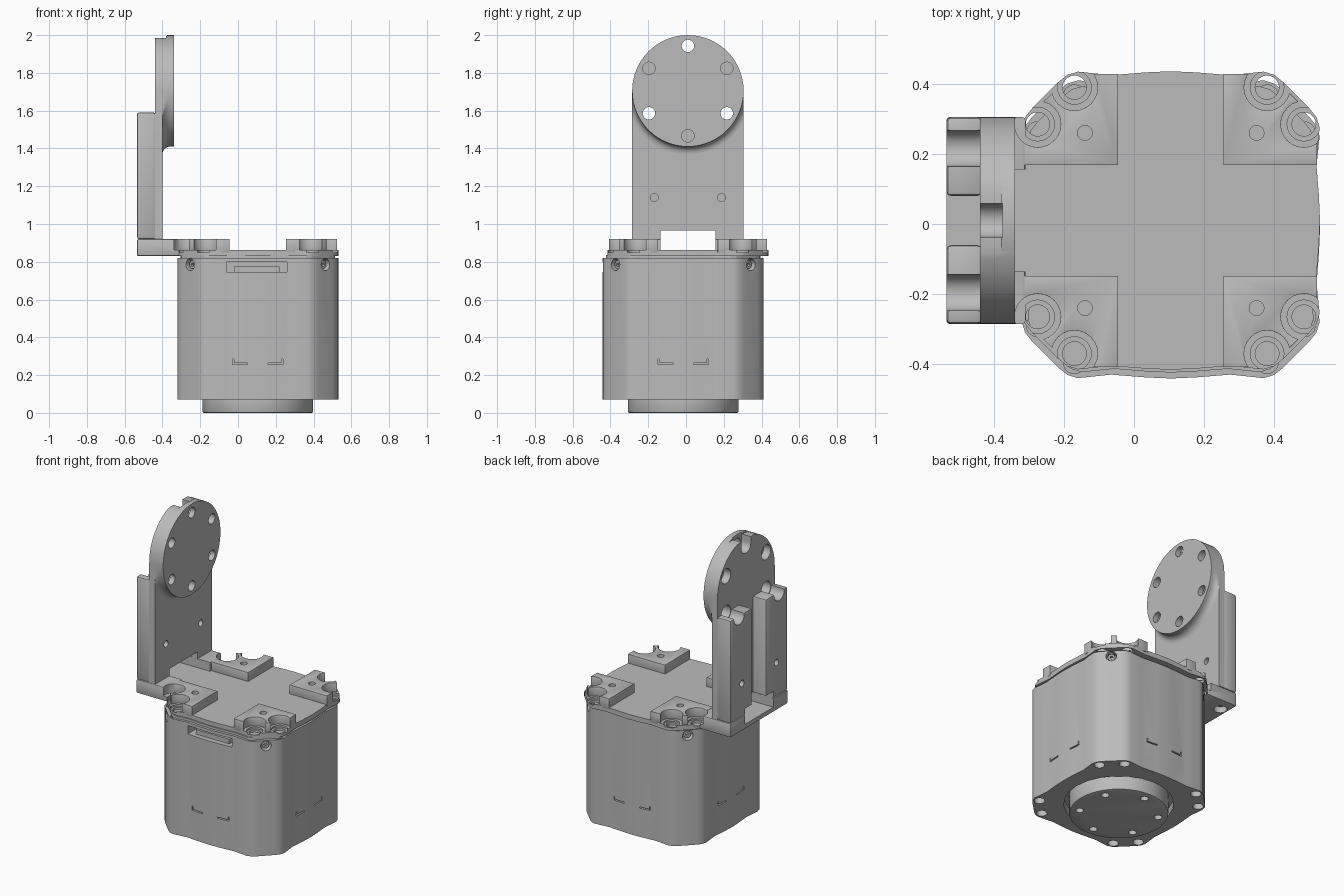
import bpy, bmesh
from math import sin, cos, pi
from mathutils import Vector, Matrix

if "Cube" in bpy.data.objects:
    bpy.data.objects.remove(bpy.data.objects["Cube"])

grey = bpy.data.materials.new("machined grey")
grey.use_nodes = True
grey.diffuse_color = (0.5, 0.5, 0.5, 1)
grey.node_tree.nodes["Principled BSDF"].inputs["Base Color"].default_value = (0.5, 0.5, 0.5, 1)

BX, BY = 0.105, -0.015      # housing centre
PX, PY = 0.105, 0.01        # bracket centre
DZ, R = 1.705, 0.295        # horn disc centre height and radius


def finish(name, bm):
    bmesh.ops.recalc_face_normals(bm, faces=bm.faces)
    me = bpy.data.meshes.new(name)
    bm.to_mesh(me)
    bm.free()
    me.materials.append(grey)
    ob = bpy.data.objects.new(name, me)
    bpy.context.collection.objects.link(ob)
    return ob


def prism(name, pts, axis, lo, hi, mat=None):
    """Extrude a 2D outline along an axis."""
    place = {"x": lambda u, v, w: (w, u, v),
             "y": lambda u, v, w: (u, w, v),
             "z": lambda u, v, w: (u, v, w)}[axis]
    bm = bmesh.new()
    a = [bm.verts.new(place(u, v, lo)) for u, v in pts]
    b = [bm.verts.new(place(u, v, hi)) for u, v in pts]
    bm.faces.new(a)
    bm.faces.new(b[::-1])
    n = len(pts)
    for i in range(n):
        j = (i + 1) % n
        bm.faces.new((a[i], a[j], b[j], b[i]))
    if mat:
        bm.transform(mat)
    return finish(name, bm)


def rect(u0, u1, v0, v1):
    return [(u0, v0), (u1, v0), (u1, v1), (u0, v1)]


def arc(cu, cv, r, a0=0.0, a1=2 * pi, n=32, closed=True):
    m = n if closed else n - 1
    return [(cu + r * cos(a0 + (a1 - a0) * i / m), cv + r * sin(a0 + (a1 - a0) * i / m))
            for i in range(n)]


def activate(ob):
    bpy.ops.object.select_all(action="DESELECT")
    ob.select_set(True)
    bpy.context.view_layer.objects.active = ob


def cut(ob, *cutters):
    for c in cutters:
        m = ob.modifiers.new("cut", "BOOLEAN")
        m.operation, m.solver, m.object = "DIFFERENCE", "EXACT", c
        activate(ob)
        bpy.ops.object.modifier_apply(modifier=m.name)
        bpy.data.objects.remove(c)


def drill(ob, axis, u, v, r, lo, hi):
    cut(ob, prism("cutter", arc(u, v, r, n=24), axis, lo, hi))


def bevel(ob, width, segments=2):
    m = ob.modifiers.new("bevel", "BEVEL")
    m.width, m.segments, m.limit_method, m.angle_limit = width, segments, "ANGLE", 0.9
    activate(ob)
    bpy.ops.object.modifier_apply(modifier=m.name)


def smooth(ob):
    activate(ob)
    bpy.ops.object.shade_smooth_by_angle(angle=0.5)


def wavy_outline(cx, cy):
    """Rounded, slightly waved square with chamfered corners."""
    side = [(-0.295, 0.416), (-0.265, 0.425), (-0.17, 0.415), (-0.07, 0.423), (0, 0.426),
            (0.07, 0.423), (0.17, 0.415), (0.265, 0.425), (0.295, 0.416), (0.32, 0.396),
            (0.396, 0.32)]
    pts = []
    for k in range(4):
        c, s = cos(-k * pi / 2), sin(-k * pi / 2)
        pts += [(cx + c * u - s * v, cy + s * u + c * v) for u, v in side]
    return pts


corners = [(sx, sy) for sx in (-1, 1) for sy in (-1, 1)]
screws = [(sx * a, sy * b) for sx, sy in corners for a, b in ((0.38, 0.275), (0.275, 0.38))]

# Housing
housing = prism("motor_housing", wavy_outline(BX, BY), "z", 0.07, 0.82)
drill(housing, "z", BX, BY, 0.325, 0.0, 0.12)
cut(housing, prism("cutter", rect(-0.06, 0.26, 0.745, 0.80), "y", -0.6, BY - 0.33))
for u, v in screws:
    drill(housing, "z", BX + u, BY + v, 0.032, 0.0, 0.13)
    drill(housing, "z", BX + u, BY + v, 0.032, 0.76, 0.9)
centre = Matrix.Translation((BX, BY, 0))
for k in range(4):
    turn = centre @ Matrix.Rotation(k * pi / 2, 4, "Z")
    # snap-fit grooves on every side
    for s in (-1, 1):
        ell = [(0.055, 0.257), (0.133, 0.257), (0.133, 0.285), (0.126, 0.285),
               (0.126, 0.265), (0.055, 0.265)]
        cut(housing, prism("cutter", [(s * u, v) for u, v in ell], "y", -0.5, -0.39, turn))
    # screw hole in each corner face
    diag = centre @ Matrix.Rotation(k * pi / 2 + pi / 4, 4, "Z")
    cut(housing, prism("cutter", arc(0, 0.785, 0.032, n=20), "y", -0.6, -0.46, diag))
    screw = prism("corner_screw_%d" % (k + 1), arc(0, 0.785, 0.022, n=20), "y", -0.49, -0.44, diag)
    cut(screw, prism("cutter", arc(0, 0.785, 0.011, n=6), "y", -0.6, -0.47, diag))
    smooth(screw)
smooth(housing)
prism("cable_connector", rect(-0.02, 0.22, 0.74, 0.775), "y", BY - 0.39, BY - 0.3)
prism("housing_lid", [(BX + (x - BX) * 0.96, BY + (y - BY) * 0.96)
                      for x, y in wavy_outline(BX, BY)], "z", 0.81, 0.835)

# Output flange underneath
flange = prism("output_flange", arc(BX, BY, 0.293, n=64), "z", 0.0, 0.13)
bevel(flange, 0.008)
for i in range(6):
    a = pi / 2 + i * pi / 3
    drill(flange, "z", BX + 0.235 * cos(a), BY + 0.235 * sin(a), 0.024, -0.1, 0.04)
smooth(flange)

# Bracket plate
plate = prism("bracket_plate", wavy_outline(PX, PY), "z", 0.83, 0.862)
for u, v in screws:
    drill(plate, "z", PX + u, PY + v, 0.034, 0.8, 0.9)
    drill(plate, "z", PX + u, PY + v, 0.048, 0.85, 0.9)
smooth(plate)

# Four raised pads with screw pockets
for i, (sx, sy) in enumerate(corners):
    shape = [(0.15, 0.158), (0.418, 0.158), (0.418, 0.285), (0.285, 0.418), (0.15, 0.418)]
    pad = prism("raised_pad_%d" % (i + 1),
                [(PX + sx * u, PY + sy * v) for u, v in shape], "z", 0.85, 0.92)
    for a, b in ((0.38, 0.275), (0.275, 0.38)):
        drill(pad, "z", PX + sx * a, PY + sy * b, 0.066, 0.8, 1.0)
    bevel(pad, 0.008)
    drill(pad, "z", PX + sx * 0.245, PY + sy * 0.25, 0.021, 0.88, 1.0)
    smooth(pad)

# Foot joining plate and arm
foot = prism("arm_foot", rect(-0.535, -0.31, PY - R, PY + R), "z", 0.83, 0.92)
bevel(foot, 0.008)
cut(foot, prism("cutter", rect(-0.7, -0.2, PY - 0.145, PY + 0.145), "z", 0.862, 1.0))
for s in (-1, 1):
    drill(foot, "z", PX - 0.38, PY + s * 0.275, 0.066, 0.862, 1.0)
    drill(foot, "z", PX - 0.38, PY + s * 0.275, 0.034, 0.8, 1.0)
    drill(foot, "z", -0.485, PY + s * 0.205, 0.04, 0.8, 0.87)
smooth(foot)

# Arm web with round top
web = prism("arm_web", [(PY - R, 0.92), (PY + R, 0.92)] + arc(PY, DZ, R, 0, pi, 33, False),
            "x", -0.44, -0.40)
cut(web, prism("cutter", rect(PY - 0.145, PY + 0.145, 0.8, 0.965), "x", -0.7, -0.2))

# Horn disc
disc = prism("horn_disc", arc(PY, DZ, R, n=64), "x", -0.401, -0.34)
for ob in (web, disc):
    cut(ob, prism("cutter", rect(PY - 0.2, PY + 0.2, 1.985, 2.1), "x", -0.6, -0.38))
    for i in range(6):
        a = pi / 2 + i * pi / 3
        u, v = PY + 0.238 * cos(a), DZ + 0.238 * sin(a)
        through = i in (0, 2, 4)
        drill(ob, "x", u, v, 0.033, -0.6 if through else -0.385, -0.2)
        if i != 3:
            drill(ob, "x", u, v, 0.048, -0.6, -0.39 if not through else -0.375)
    # counterbore open at the top edge
    cut(ob, prism("cutter", rect(PY - 0.048, PY + 0.048, 1.943, 2.1), "x", -0.6, -0.375))
for s in (-1, 1):
    drill(web, "x", PY + s * 0.178, 1.14, 0.021, -0.425, -0.2)
smooth(web)
smooth(disc)

# Fillet under the disc
bm = bmesh.new()
rows = []
for j in range(7):
    t = j / 6 * pi / 2
    x, r = -0.36 - 0.04 * sin(t), R + 0.04 * (1 - cos(t))
    rows.append([bm.verts.new((x, PY + max(-R, min(R, u)), v))
                 for u, v in arc(0, DZ, r, pi, 2 * pi, 41, False)])
for a, b in zip(rows, rows[1:]):
    for i in range(40):
        bm.faces.new((a[i], a[i + 1], b[i + 1], b[i]))
bmesh.ops.remove_doubles(bm, verts=bm.verts, dist=0.0002)
smooth(finish("disc_fillet", bm))

# Two rear rails of the arm
for s, side in ((-1, "front"), (1, "rear")):
    a, b = sorted((PY + s * 0.07, PY + s * R))
    rail = prism(side + "_arm_rail", rect(a, b, 0.92, 1.59), "x", -0.535, -0.435)
    bevel(rail, 0.012)
    cut(rail, prism("cutter", rect(PY - 0.145, PY + 0.145, 0.8, 0.965), "x", -0.7, -0.2))
    drill(rail, "x", PY + s * 0.206, 1.586, 0.052, -0.7, -0.2)
    drill(rail, "x", PY + s * 0.178, 1.14, 0.021, -0.7, -0.5)
    smooth(rail)
